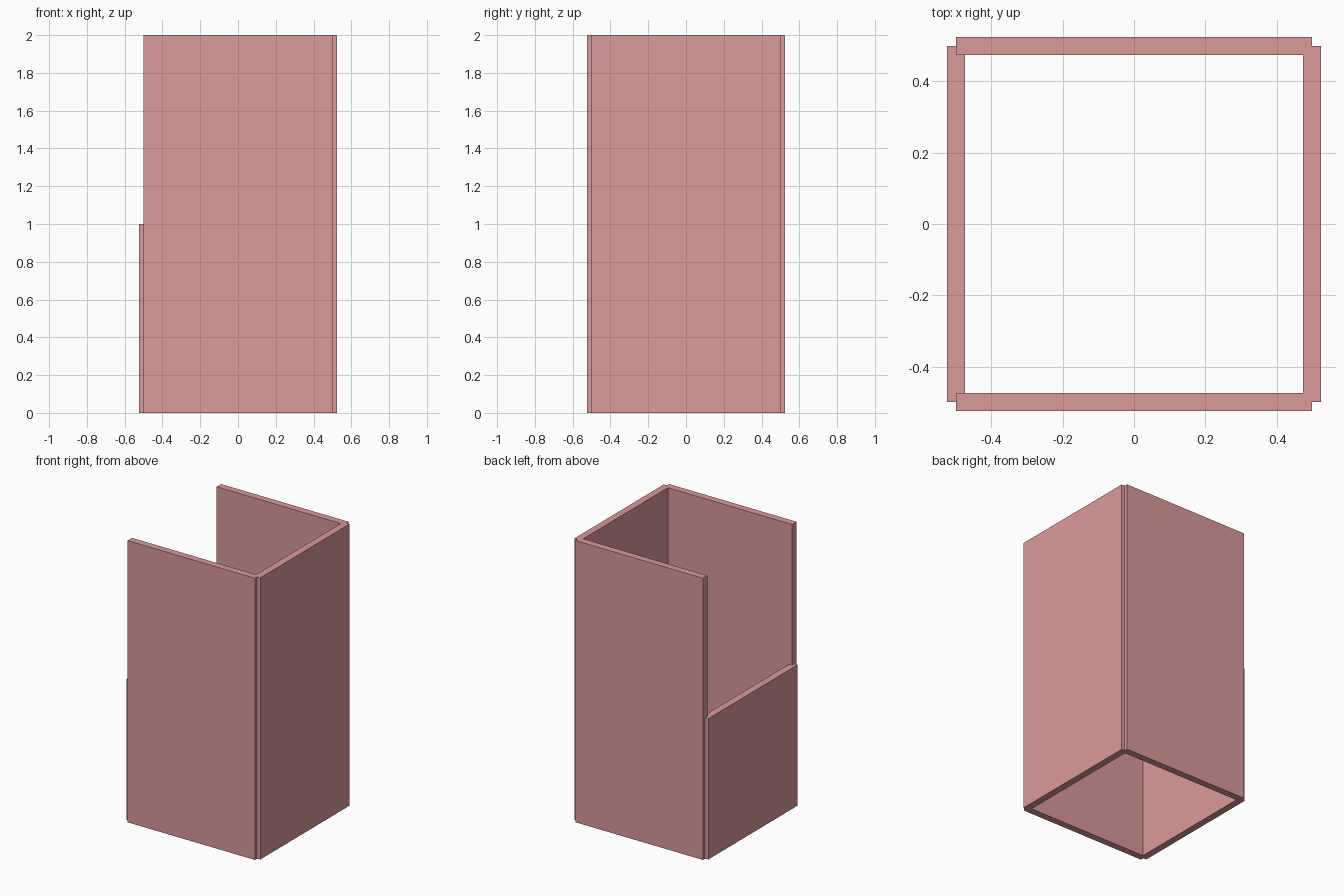
import bpy

if "Cube" in bpy.data.objects:
    bpy.data.objects.remove(bpy.data.objects["Cube"])

THICK = 0.05   # panel thickness
WIDTH = 1.0    # panel length
HALF = 0.5     # distance of panel centre planes from the axis

mat = bpy.data.materials.new("dusty_pink")
mat.diffuse_color = (0.70, 0.32, 0.32, 1.0)
mat.use_nodes = True
mat.node_tree.nodes["Principled BSDF"].inputs["Base Color"].default_value = mat.diffuse_color


def panel(name, x, y, size_x, size_y, height):
    """Upright box standing on z = 0."""
    bpy.ops.mesh.primitive_cube_add(size=1, location=(x, y, height / 2))
    obj = bpy.context.object
    obj.name = name
    obj.scale = (size_x, size_y, height)
    bpy.ops.object.transform_apply(location=False, rotation=False, scale=True)
    obj.data.materials.append(mat)
    return obj


# Full-height front and back walls
for name, side in (("front_wall", -1), ("back_wall", 1)):
    panel(name, 0, side * HALF, WIDTH, THICK, 2.0)

# Full-height right wall and half-height left wall
panel("right_wall", HALF, 0, THICK, WIDTH, 2.0)
panel("left_half_wall", -HALF, 0, THICK, WIDTH, 1.0)
